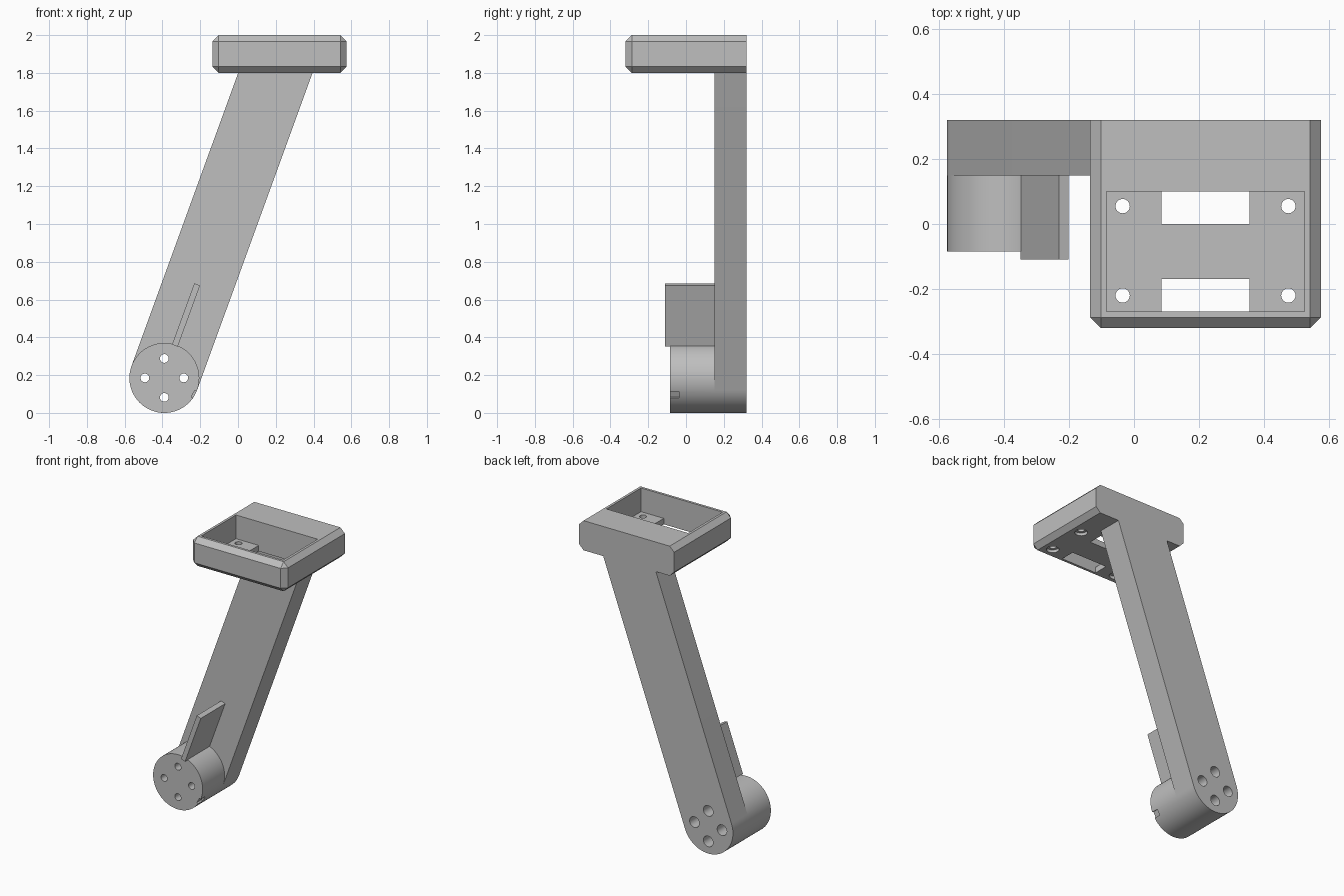
import bpy, bmesh
from math import sin, cos, pi, radians
from mathutils import Matrix, Vector

if "Cube" in bpy.data.objects:
    bpy.data.objects.remove(bpy.data.objects["Cube"])

grey = bpy.data.materials.new("plain_grey")
grey.use_nodes = True
shade = (0.52, 0.52, 0.52, 1)
grey.diffuse_color = shade
grey.node_tree.nodes["Principled BSDF"].inputs["Base Color"].default_value = shade

HUB = Vector((-0.39, 0, 0.185))
RADIUS = 0.185
LEAN = radians(20)
FRONT, ARM_FRONT, BACK = -0.085, 0.15, 0.32


def finish(name, bm):
    bmesh.ops.recalc_face_normals(bm, faces=bm.faces)
    mesh = bpy.data.meshes.new(name)
    bm.to_mesh(mesh)
    bm.free()
    mesh.materials.append(grey)
    obj = bpy.data.objects.new(name, mesh)
    bpy.context.collection.objects.link(obj)
    return obj


def box_bm(x0, x1, y0, y1, z0, z1):
    bm = bmesh.new()
    bmesh.ops.create_cube(bm, size=1)
    bmesh.ops.scale(bm, vec=(x1 - x0, y1 - y0, z1 - z0), verts=bm.verts)
    bmesh.ops.translate(bm, vec=((x0 + x1) / 2, (y0 + y1) / 2, (z0 + z1) / 2), verts=bm.verts)
    return bm


def box(name, *bounds):
    return finish(name, box_bm(*bounds))


def prism(name, outline, y0, y1):
    """Extrude an (x, z) outline along y."""
    bm = bmesh.new()
    face = bm.faces.new([bm.verts.new((x, y0, z)) for x, z in outline])
    new = bmesh.ops.extrude_face_region(bm, geom=[face])["geom"]
    bmesh.ops.translate(bm, vec=(0, y1 - y0, 0),
                        verts=[v for v in new if isinstance(v, bmesh.types.BMVert)])
    return finish(name, bm)


def rod(name, radius, start, end, sides=32):
    start, end = Vector(start), Vector(end)
    axis = end - start
    bm = bmesh.new()
    place = Matrix.Translation((start + end) / 2) @ axis.to_track_quat("Z", "Y").to_matrix().to_4x4()
    bmesh.ops.create_cone(bm, cap_ends=True, segments=sides, radius1=radius,
                          radius2=radius, depth=axis.length, matrix=place)
    return finish(name, bm)


def cut(obj, cutter):
    mod = obj.modifiers.new("cut", "BOOLEAN")
    mod.operation, mod.solver, mod.object = "DIFFERENCE", "EXACT", cutter
    bpy.context.view_layer.objects.active = obj
    bpy.ops.object.modifier_apply(modifier=mod.name)
    bpy.data.objects.remove(cutter)


def along_arm(distance, offset):
    """Point (x, z) measured up the arm axis and sideways from the hub."""
    return (HUB.x + distance * sin(LEAN) + offset * cos(LEAN),
            HUB.z + distance * cos(LEAN) - offset * sin(LEAN))


# Leaning arm with a rounded lower end, level at the top
TOP = 1.8
arc = [(HUB.x + RADIUS * cos(a), HUB.z + RADIUS * sin(a))
       for a in (pi - LEAN + pi * i / 48 for i in range(49))]


def reach_top(point):
    x, z = point
    return (x + (TOP - z) * sin(LEAN) / cos(LEAN), TOP)


arm = prism("arm", arc + [reach_top(arc[-1]), reach_top(arc[0])], ARM_FRONT, BACK)

# Round hub with a small notch in its rim
hub = rod("hub", RADIUS, (HUB.x, FRONT, HUB.z), (HUB.x, ARM_FRONT, HUB.z), 96)
bm = box_bm(0.173, 0.22, FRONT - 0.05, FRONT + 0.048, -0.02, 0.02)
bmesh.ops.rotate(bm, matrix=Matrix.Rotation(radians(29), 3, "Y"), verts=bm.verts)
bmesh.ops.translate(bm, vec=HUB, verts=bm.verts)
cut(hub, finish("notch_cutter", bm))

# Four bolt holes, wider from the back
for dx, dz in ((1, 0), (-1, 0), (0, 1), (0, -1)):
    x, z = HUB.x + dx * 0.103, HUB.z + dz * 0.103
    cut(hub, rod("bolt_cutter", 0.023, (x, -0.2, z), (x, 0.2, z)))
    cut(hub, rod("bore_cutter", 0.036, (x, 0.0, z), (x, 0.2, z)))
    cut(arm, rod("bore_cutter", 0.036, (x, 0.1, z), (x, 0.4, z)))

# Thin fin along the arm axis
fin = prism("fin", [along_arm(d, o) for d, o in
                    ((0.18, -0.022), (0.525, -0.022), (0.525, 0.01), (0.18, 0.01))],
            -0.11, ARM_FRONT)

# Tray with chamfers everywhere but the back edge
bm = box_bm(-0.135, 0.575, -BACK, BACK, TOP, 2.0)
edges = [e for e in bm.edges if any(v.co.y < 0 for v in e.verts)]
bmesh.ops.bevel(bm, geom=edges, offset=0.033, offset_type="OFFSET", segments=1,
                profile=0.5, affect="EDGES")
tray = finish("tray", bm)

# Pocket, two slots and four counterbored screw holes
FLOOR = 1.84
cut(tray, box("pocket_cutter", -0.085, 0.525, -0.27, 0.10, FLOOR, 2.1))
for y0, y1 in ((0.0, 0.10), (-0.27, -0.17)):
    cut(tray, box("slot_cutter", 0.085, 0.355, y0, y1, 1.7, FLOOR + 0.02))
for x in (-0.035, 0.475):
    for y in (0.055, -0.22):
        cut(tray, rod("screw_cutter", 0.022, (x, y, 1.7), (x, y, FLOOR + 0.02)))
        cut(tray, rod("bore_cutter", 0.04, (x, y, 1.7), (x, y, TOP + 0.02)))

# Smooth the round surfaces, keep edges sharp
for obj in (arm, hub, tray):
    bpy.ops.object.select_all(action="DESELECT")
    obj.select_set(True)
    bpy.context.view_layer.objects.active = obj
    bpy.ops.object.shade_smooth_by_angle(angle=radians(30))
